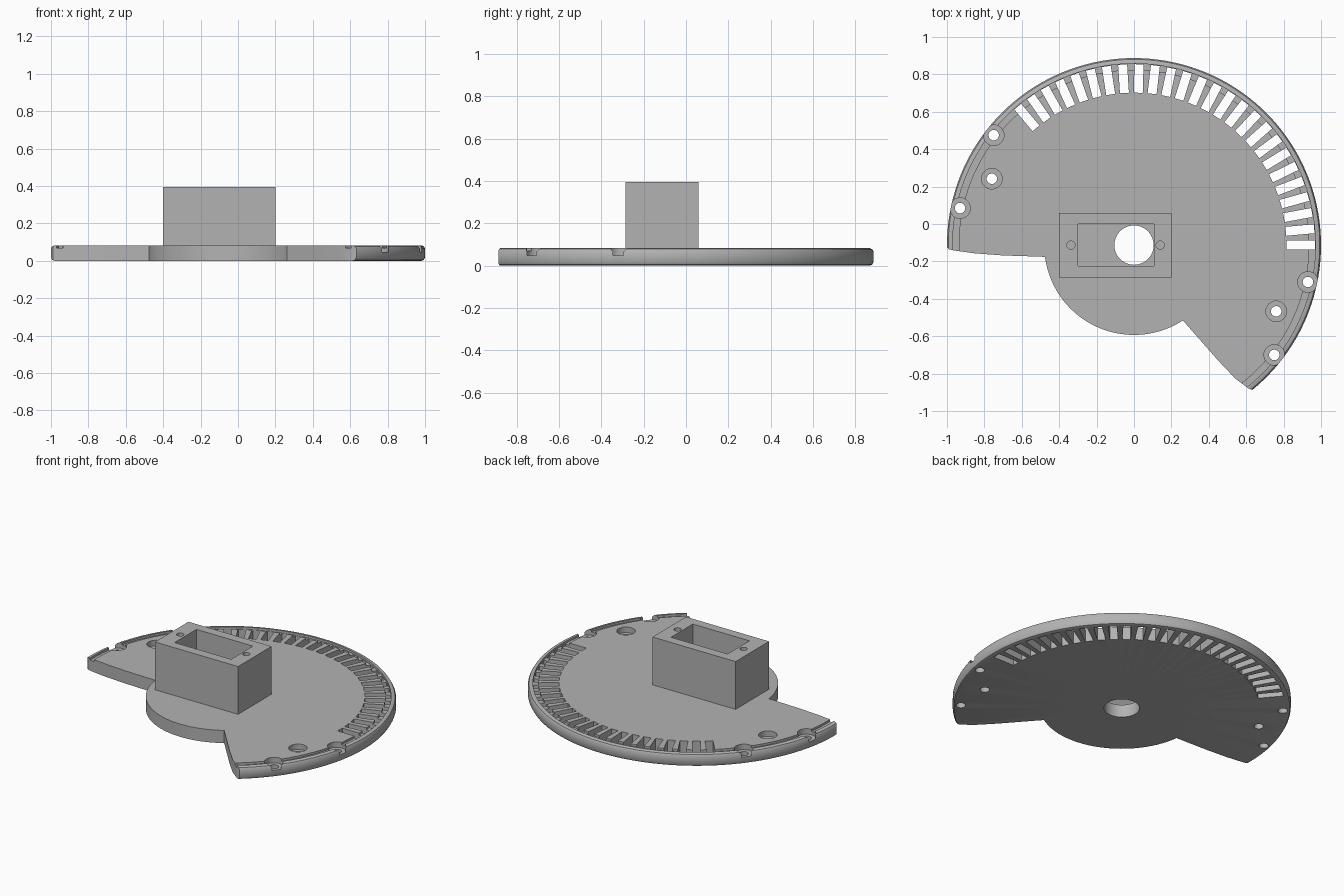
import bpy, bmesh, math
from mathutils import Matrix, Vector

if "Cube" in bpy.data.objects:
    bpy.data.objects.remove(bpy.data.objects["Cube"])

CY = -0.113      # disc axis
T = 0.083        # plate thickness

grey = bpy.data.materials.new("light grey plastic")
grey.use_nodes = True
grey.diffuse_color = (0.45, 0.45, 0.45, 1)
grey.node_tree.nodes["Principled BSDF"].inputs["Base Color"].default_value = (0.45, 0.45, 0.45, 1)


def finish(name, bm):
    bmesh.ops.recalc_face_normals(bm, faces=bm.faces[:])
    mesh = bpy.data.meshes.new(name)
    bm.to_mesh(mesh)
    bm.free()
    mesh.materials.append(grey)
    ob = bpy.data.objects.new(name, mesh)
    bpy.context.scene.collection.objects.link(ob)
    return ob


def revolve(name, profile, steps=180):
    bm = bmesh.new()
    rings = []
    for i in range(steps):
        a = math.tau * i / steps
        rings.append([bm.verts.new((r * math.cos(a), CY + r * math.sin(a), z)) for r, z in profile])
    for i in range(steps):
        p, q = rings[i - 1], rings[i]
        for j in range(len(profile) - 1):
            bm.faces.new((p[j], q[j], q[j + 1], p[j + 1]))
    bm.faces.new([r[0] for r in rings])
    bm.faces.new([r[-1] for r in rings])
    return finish(name, bm)


def prism(name, points, z0, z1):
    bm = bmesh.new()
    face = bm.faces.new([bm.verts.new((x, y, z0)) for x, y in points])
    top = bmesh.ops.extrude_face_region(bm, geom=[face])["geom"]
    bmesh.ops.translate(bm, vec=(0, 0, z1 - z0), verts=[v for v in top if isinstance(v, bmesh.types.BMVert)])
    return finish(name, bm)


def add_box(bm, x0, x1, y0, y1, z0, z1, turn=Matrix()):
    m = Matrix.Translation(((x0 + x1) / 2, (y0 + y1) / 2, (z0 + z1) / 2)) @ Matrix.Diagonal((x1 - x0, y1 - y0, z1 - z0, 1))
    bmesh.ops.create_cube(bm, size=1, matrix=turn @ m)


def add_cylinder(bm, x, y, r, z0, z1, n=32):
    bmesh.ops.create_cone(bm, cap_ends=True, segments=n, radius1=r, radius2=r, depth=z1 - z0,
                          matrix=Matrix.Translation((x, y, (z0 + z1) / 2)))


def apply_cut(target, cutter, operation="DIFFERENCE"):
    mod = target.modifiers.new("cut", "BOOLEAN")
    mod.operation, mod.solver, mod.object = operation, "EXACT", cutter
    bpy.context.view_layer.objects.active = target
    bpy.ops.object.modifier_apply(modifier=mod.name)
    bpy.data.objects.remove(cutter)


def arc(r, a0, a1, n):
    angles = [math.radians(a0 + (a1 - a0) * i / n) for i in range(n + 1)]
    return [(r * math.cos(a), CY + r * math.sin(a)) for a in angles]


# Round plate with softened rim and a shallow groove
plate = revolve("base_plate", [
    (0.3, 0), (0.98, 0), (0.993, 0.005), (1, 0.018), (1, T - 0.018), (0.993, T - 0.005), (0.98, T),
    (0.97, T), (0.97, T - 0.014), (0.937, T - 0.014), (0.937, T), (0.3, T)])

# Trim to the fan outline with a smaller round hub
outline = arc(1.1, -46, 179, 60) + [(-1.01, -0.11), (-0.99, -0.135), (-0.96, -0.142), (-0.85, -0.157), (-0.7, -0.168)]
outline += arc(0.48, 187.5, 303, 40)
outline += [(0.45, -0.73), (0.54, -0.825), (0.61, -0.878), (0.635, -0.888), (0.67, -0.87)]
apply_cut(plate, prism("outline_cutter", outline, -0.1, 0.2), "INTERSECT")

# Radial slots
bm = bmesh.new()
for i in range(26):
    turn = Matrix.Translation((0, CY, 0)) @ Matrix.Rotation(math.radians(5.2 * i), 4, "Z")
    add_box(bm, 0.815, 0.967, -0.024, 0.024, -0.1, 0.2, turn)
apply_cut(plate, finish("slot_cutter", bm))

# Counterbored screw holes and the shaft hole
holes = [(-0.75, 0.475), (-0.76, 0.242), (-0.93, 0.085), (0.93, -0.31), (0.76, -0.467), (0.75, -0.7)]
for radius, bottom in ((0.055, 0.047), (0.028, -0.1)):
    bm = bmesh.new()
    for x, y in holes:
        add_cylinder(bm, x, y, radius, bottom, 0.2)
    if bottom < 0:
        add_cylinder(bm, 0, CY, 0.105, bottom, 0.2, 64)
    apply_cut(plate, finish("hole_cutter", bm))

# Rectangular motor housing with pocket and two screw holes
bm = bmesh.new()
add_box(bm, -0.4, 0.2, -0.285, 0.06, T, 0.395)
housing = finish("motor_housing", bm)
bm = bmesh.new()
add_box(bm, -0.3, 0.108, -0.225, 0, 0, 0.5)
for x in (-0.337, 0.14):
    add_cylinder(bm, x, CY, 0.022, 0.2, 0.5, 24)
apply_cut(housing, finish("pocket_cutter", bm))

# Smooth the curved walls, keep edges crisp
for ob in (plate, housing):
    bpy.ops.object.select_all(action="DESELECT")
    ob.select_set(True)
    bpy.context.view_layer.objects.active = ob
    bpy.ops.object.shade_smooth_by_angle(angle=math.radians(30))
